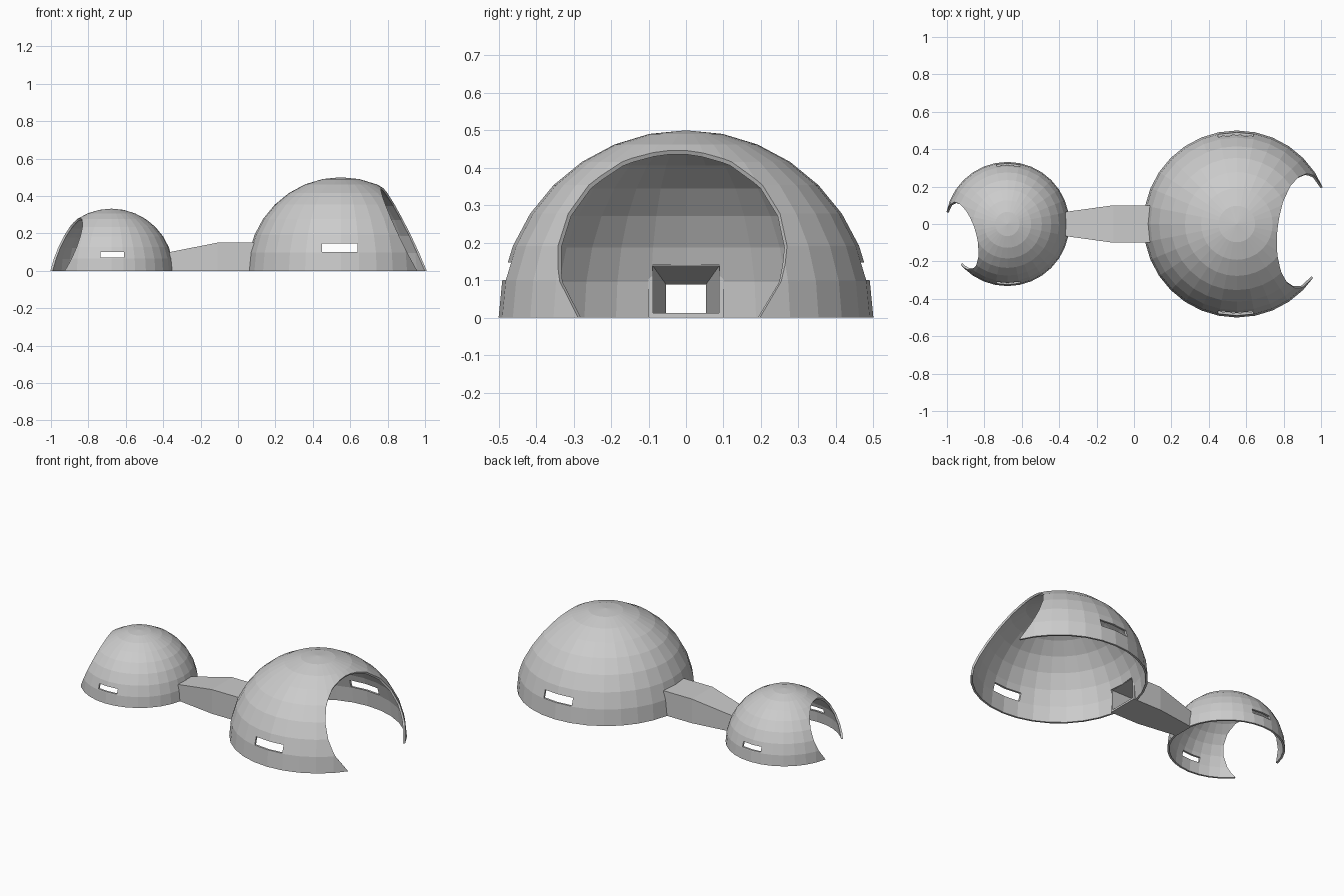
import bpy, bmesh
from mathutils import Vector

if "Cube" in bpy.data.objects:
    bpy.data.objects.remove(bpy.data.objects["Cube"])

grey = bpy.data.materials.new("light_grey")
grey.diffuse_color = (0.6, 0.6, 0.6, 1)
grey.use_nodes = True
grey.node_tree.nodes["Principled BSDF"].inputs["Base Color"].default_value = grey.diffuse_color
WALL = 0.012


def finish(name, bm):
    me = bpy.data.meshes.new(name)
    bm.to_mesh(me)
    bm.free()
    me.materials.append(grey)
    ob = bpy.data.objects.new(name, me)
    bpy.context.collection.objects.link(ob)
    return ob


def apply_modifier(ob, mod):
    bpy.context.view_layer.objects.active = ob
    bpy.ops.object.modifier_apply(modifier=mod.name)


def thicken(ob):
    mod = ob.modifiers.new("wall", 'SOLIDIFY')
    mod.thickness, mod.offset = WALL, -1
    mod.use_even_offset = True
    apply_modifier(ob, mod)


def cut_box(ob, x0, x1, y0, y1, z0, z1):
    bm = bmesh.new()
    bmesh.ops.create_cube(bm, size=1)
    for v in bm.verts:
        v.co = ((x0 + x1) / 2 + v.co.x * (x1 - x0),
                (y0 + y1) / 2 + v.co.y * (y1 - y0),
                (z0 + z1) / 2 + v.co.z * (z1 - z0))
    cutter = finish("cutter", bm)
    cutter.hide_render = True
    mod = ob.modifiers.new("cut", 'BOOLEAN')
    mod.operation, mod.solver, mod.object = 'DIFFERENCE', 'EXACT', cutter
    apply_modifier(ob, mod)
    bpy.data.objects.remove(cutter)


def dome(name, cx, r, normal, dist, window, door):
    # half sphere with a slanted round entrance sliced off
    bm = bmesh.new()
    bmesh.ops.create_uvsphere(bm, u_segments=32, v_segments=16, radius=r)
    n = Vector(normal).normalized()
    for co, no in (((0, 0, 0), (0, 0, -1)), (n * dist, n)):
        bmesh.ops.bisect_plane(bm, geom=bm.verts[:] + bm.edges[:] + bm.faces[:],
                               dist=1e-5, plane_co=co, plane_no=no, clear_outer=True)
    bmesh.ops.translate(bm, verts=bm.verts, vec=(cx, 0, 0))
    ob = finish(name, bm)
    thicken(ob)
    for v in ob.data.vertices:
        v.co.z = max(v.co.z, 0)
    # slot windows on both sides, then the tunnel doorway
    x0, x1, z0, z1 = window
    cut_box(ob, x0, x1, -1, 1, z0, z1)
    dx0, dx1, half, top = door
    cut_box(ob, dx0, dx1, -half, half, -0.1, top)
    return ob


dome("large_dome", 0.55, 0.5, (0.895, -0.095, 0.436), 0.392,
     (0.45, 0.64, 0.10, 0.147), (0.0, 0.2, 0.09, 0.14))
dome("small_dome", -0.677, 0.332, (-0.884, -0.24, 0.40), 0.273,
     (-0.735, -0.61, 0.07, 0.10), (-0.5, -0.3, 0.055, 0.09))

# tunnel: open-ended rectangular tube narrowing towards the small dome
bm = bmesh.new()
rings = []
for x, w, h in ((-0.365, 0.065, 0.10), (-0.11, 0.1, 0.15), (0.085, 0.1, 0.15)):
    rings.append([bm.verts.new((x, y, z))
                  for y, z in ((-w, 0), (w, 0), (w, h), (-w, h))])
for a, b in zip(rings, rings[1:]):
    for i in range(4):
        j = (i + 1) % 4
        bm.faces.new((a[i], a[j], b[j], b[i]))
bmesh.ops.recalc_face_normals(bm, faces=bm.faces)
# make sure the floor faces down so the wall grows inwards
bm.normal_update()
if min(bm.faces, key=lambda f: f.calc_center_median().z).normal.z > 0:
    bmesh.ops.reverse_faces(bm, faces=bm.faces)
thicken(finish("tunnel", bm))
